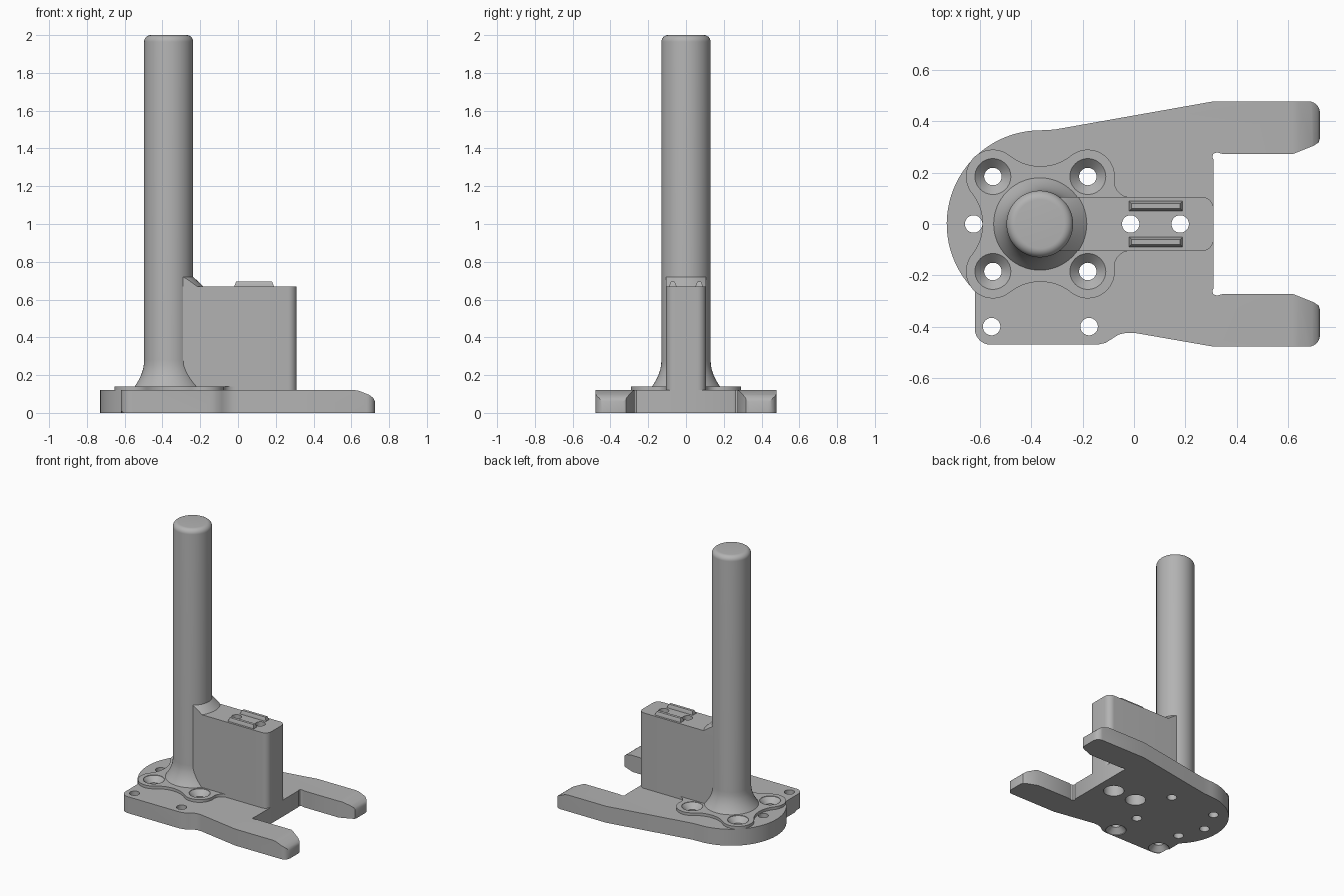
import bpy, bmesh, math
from mathutils import Vector

if "Cube" in bpy.data.objects:
    bpy.data.objects.remove(bpy.data.objects["Cube"], do_unlink=True)

GREY = (0.45, 0.45, 0.45, 1)
grey = bpy.data.materials.new("plain_grey")
grey.use_nodes = True
grey.diffuse_color = GREY
grey.node_tree.nodes["Principled BSDF"].inputs["Base Color"].default_value = GREY

PLATE, FLANGE, BLOCK = 0.12, 0.14, 0.67
AXIS = -0.367


def arc(cx, cy, r, a0, a1, n=12):
    angles = [math.radians(a0 + (a1 - a0) * i / n) for i in range(n + 1)]
    return [(cx + r * math.cos(a), cy + r * math.sin(a)) for a in angles]


def mirror(points):
    return [(x, -y) for x, y in reversed(points)]


def finish(name, bm):
    bmesh.ops.remove_doubles(bm, verts=bm.verts[:], dist=1e-5)
    bmesh.ops.recalc_face_normals(bm, faces=bm.faces[:])
    mesh = bpy.data.meshes.new(name)
    bm.to_mesh(mesh)
    bm.free()
    mesh.materials.append(grey)
    obj = bpy.data.objects.new(name, mesh)
    bpy.context.collection.objects.link(obj)
    return obj


def loft(bm, rings):
    """Skin closed rings of equal length and cap both ends."""
    rings = [[bm.verts.new(p) for p in ring] for ring in rings]
    n = len(rings[0])
    for low, high in zip(rings, rings[1:]):
        for i in range(n):
            j = (i + 1) % n
            bm.faces.new((low[i], low[j], high[j], high[i]))
    bm.faces.new(rings[0][::-1])
    bm.faces.new(rings[-1])


def prism(name, outline, z0, z1):
    bm = bmesh.new()
    loft(bm, [[(x, y, z) for x, y in outline] for z in (z0, z1)])
    return finish(name, bm)


def lathe(bm, cx, cy, profile, sides=40):
    loft(bm, [[(x, y, z) for x, y in arc(cx, cy, r, 0, 360, sides)[:-1]]
              for r, z in profile])


def boolean(obj, cutter, operation="DIFFERENCE"):
    mod = obj.modifiers.new("cut", "BOOLEAN")
    mod.operation, mod.solver, mod.object = operation, "EXACT", cutter
    bpy.context.view_layer.objects.active = obj
    bpy.ops.object.modifier_apply(modifier=mod.name)


# Forked base plate
arm_end = [(0.345, 0.273), (0.62, 0.273), (0.70, 0.305), (0.72, 0.318), (0.725, 0.335)]
arm_end += arc(0.68, 0.433, 0.045, 0, 90, 6) + [(0.31, 0.478)]
relief = [(0.31, 0.25), (0.305, 0.262), (0.31, 0.275), (0.325, 0.279)]
outline = relief + arm_end + [(-0.31, 0.368)]
outline += arc(-0.365, 0, 0.365, 90, 225.7, 32)
outline += arc(-0.56, -0.41, 0.06, 180, 270, 8)
outline += [(-0.14, -0.47), (-0.11, -0.463), (-0.085, -0.447),
            (-0.06, -0.431), (-0.03, -0.424), (0.0, -0.424)]
outline += mirror(relief + arm_end)
base_plate = prism("base_plate", outline, 0, PLATE)

# Sloped, rounded arm tips
bm = bmesh.new()
tip = [(0.62, PLATE), (0.64, 0.117), (0.695, 0.095), (0.715, 0.08), (0.725, 0.06),
       (0.8, 0.06), (0.8, 0.2), (0.62, 0.2)]
loft(bm, [[(x, y, z) for x, z in tip] for y in (-0.6, 0.6)])
tip_cutter = finish("tip_cutter", bm)
boolean(base_plate, tip_cutter)

# Lobed screw flange
lobes = arc(-0.016, 0.165, 0.06, 270, 173)
lobes += arc(-0.18, 0.185, 0.105, -7, 128.7, 20)
lobes += arc(-0.365, 0.416, 0.191, 308.7, 231.3, 16)
lobes += arc(-0.55, 0.185, 0.105, 51.3, 218.7, 24)
lobes += arc(-0.781, 0, 0.191, 38.7, 0, 8)
flange = prism("screw_flange", lobes + mirror(lobes)[1:], PLATE, FLANGE)

# Upright block with rounded end
end = arc(0.265, 0.06, 0.045, 0, 90, 8)
block = prism("upright_block", mirror(end) + end + [(AXIS, 0.105), (AXIS, -0.105)],
              PLATE, BLOCK)

# Round post with flared foot and rounded top
bm = bmesh.new()
flare = [(0.18, FLANGE - 0.01), (0.18, FLANGE)]
flare += [(0.13 + 0.05 * (1 - t) ** 2, FLANGE + 0.14 * t)
          for t in (0.12, 0.25, 0.38, 0.5, 0.65, 0.8, 1)]
lathe(bm, AXIS, 0, flare + arc(0.095, 1.965, 0.035, 0, 90, 8), 64)
post = finish("round_post", bm)

# Conical gusset between post and block
bm = bmesh.new()
lathe(bm, AXIS, 0, [(0.183, BLOCK - 0.02), (0.183, BLOCK), (0.13, 0.72)], 64)
gusset = finish("gusset", bm)
side = prism("gusset_limit", [(AXIS, -0.105), (0, -0.105), (0, 0.105), (AXIS, 0.105)],
             0.6, 0.8)
boolean(gusset, side, "INTERSECT")

# Tapered rails on the block
rails = []
for name, s in (("left", 1), ("right", -1)):
    bm = bmesh.new()
    loft(bm, [[(0.085 + u * hx, s * 0.07 + v * hy, z)
               for u, v in ((-1, -1), (1, -1), (1, 1), (-1, 1))]
              for hx, hy, z in ((0.105, 0.02, BLOCK - 0.01), (0.105, 0.02, BLOCK),
                                (0.095, 0.01, 0.695))])
    rails.append(finish(name + "_rail", bm))

# Screw holes: countersunk above, countersunk below, counterbored, plain
R, HEAD = 0.034, 0.07
bm = bmesh.new()
for x in (-0.55, -0.18):
    for y in (-0.185, 0.185):
        lathe(bm, x, y, [(R, -0.1), (R, 0.1), (HEAD, 0.137), (HEAD, 0.2)])
for x in (-0.555, -0.175):
    lathe(bm, x, -0.4, [(HEAD, -0.1), (HEAD, 0.005), (R, 0.042), (R, 0.2)])
for x in (-0.013, 0.18):
    lathe(bm, x, 0, [(HEAD, -0.1), (HEAD, 0.3), (R, 0.3), (R, 0.8)])
lathe(bm, -0.625, 0, [(R, -0.1), (R, 0.3)])
holes = finish("hole_cutter", bm)
for part in (base_plate, flange, block):
    boolean(part, holes)

for helper in (tip_cutter, side, holes):
    bpy.data.objects.remove(helper, do_unlink=True)

# Smooth shading with crisp edges
bpy.ops.object.select_all(action="DESELECT")
for part in [base_plate, flange, block, post, gusset] + rails:
    part.select_set(True)
bpy.context.view_layer.objects.active = base_plate
bpy.ops.object.shade_smooth_by_angle(angle=math.radians(30))
